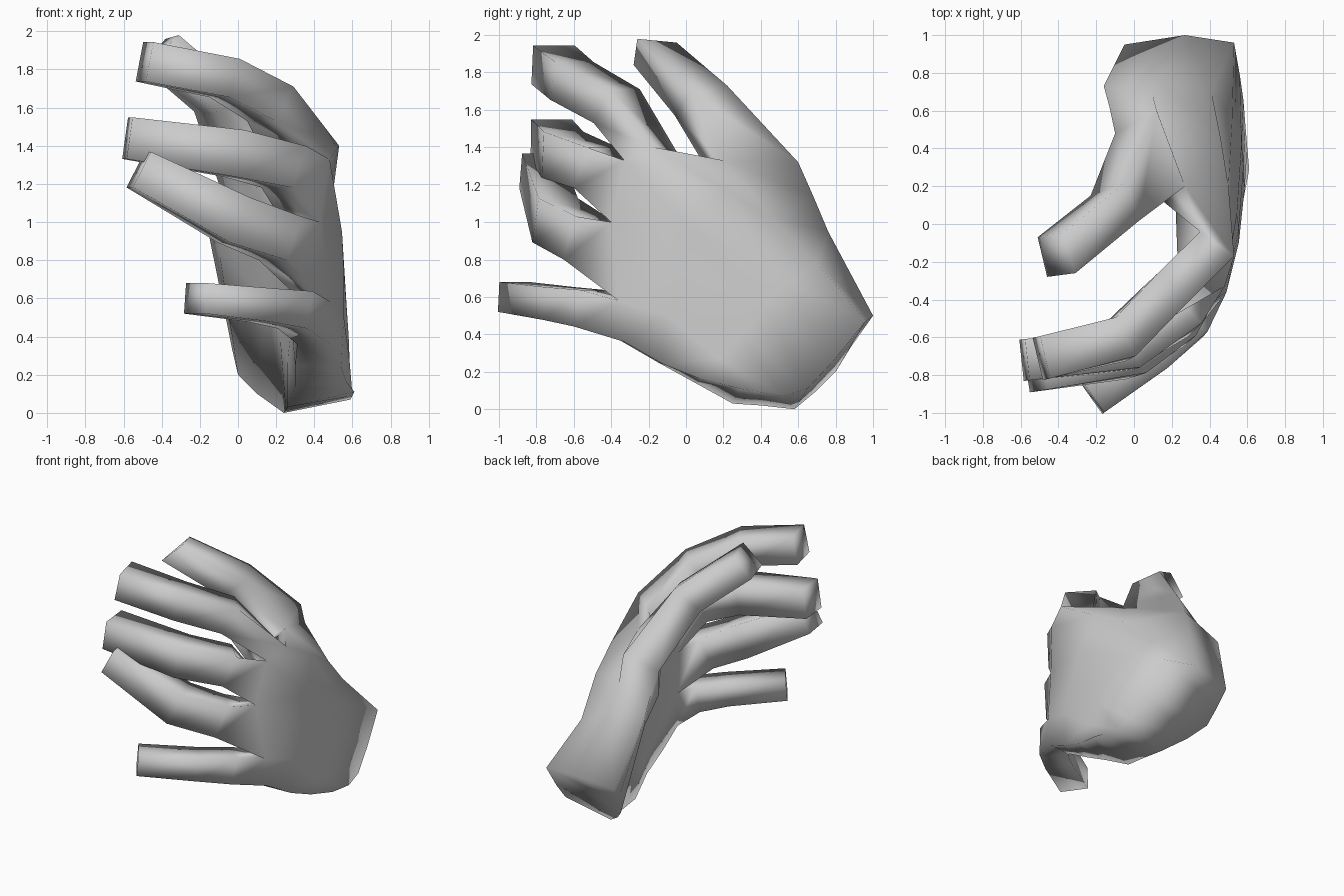
import bpy, bmesh
from mathutils import Vector

if "Cube" in bpy.data.objects:
    bpy.data.objects.remove(bpy.data.objects["Cube"])

bm = bmesh.new()


def row(points):
    return [bm.verts.new(p) for p in points]


def skin(a, b):
    """Bridge two closed loops with quads."""
    for i in range(len(a)):
        j = (i + 1) % len(a)
        bm.faces.new((a[i], a[j], b[j], b[i]))


def extrude_digit(base, sections):
    """Continue a base quad through four-cornered sections and cap the tip."""
    loop = base
    for s in sections:
        nxt = row(s)
        skin(loop, nxt)
        loop = nxt
    bm.faces.new(loop)


def finger_sections(base, path):
    """Square sections along (x, y, z, half height, half thickness) stations."""
    pts = [sum((v.co for v in base), Vector()) / 4] + [Vector(p[:3]) for p in path]
    out = []
    for k, p in enumerate(path, 1):
        t = (pts[k - 1] - pts[min(k + 1, len(pts) - 1)]).normalized()
        side = t.cross(Vector((0, 0, 1))).normalized() * p[4]
        up = side.cross(t).normalized() * p[3]
        c = pts[k]
        out.append([c + side + up, c + side - up, c - side - up, c - side + up])
    return out


# palm: rows across the hand, thumb side to little-finger side,
# from wrist to knuckles (back of the hand, then inner side)
backs = [
    row([(.27, 1, .5), (.53, .96, .47), (.56, .79, .26), (.58, .65, .11),
         (.59, .52, .07), (.6, .4, .09), (.61, .29, .11)]),
    row([(.13, .76, .95), (.41, .7, .78), (.52, .55, .68), (.57, .42, .55),
         (.58, .3, .4), (.585, .18, .27), (.57, .08, .16)]),
    row([(.1, .68, 1.14), (.46, .45, 1.03), (.5, .2, 1.17), (.545, .05, .95),
         (.555, -.02, .75), (.555, -.1, .5), (.54, -.12, .24)]),
    row([(.12, .6, 1.32), (.27, .2, 1.33), (.53, -.17, 1.4), (.48, -.33, 1.33),
         (.43, -.4, 1.0), (.49, -.36, .58), (.48, -.33, .36)]),
]
fronts = [
    row([(-.05, .95, .45), (-.03, .88, .33), (0, .8, .2), (.1, .7, .1),
         (.24, .58, 0), (.25, .4, .02), (.26, .25, .03)]),
    row([(-.16, .73, .97), (-.1, .65, .85), (.03, .5, .72), (.15, .38, .58),
         (.22, .25, .4), (.26, .15, .28), (.3, .05, .14)]),
    row([(-.13, .62, 1.08), (-.08, .45, 1.0), (.12, .24, 1.02), (.22, .1, .88),
         (.27, .0, .7), (.28, -.08, .45), (.3, -.15, .25)]),
    row([(-.1, .48, 1.2), (.08, .18, 1.17), (.35, -.04, 1.36), (.23, -.17, 1.16),
         (.26, -.27, .96), (.31, -.33, .61), (.31, -.34, .36)]),
]
rings = [b + f[::-1] for b, f in zip(backs, fronts)]
for lower, upper in zip(rings, rings[1:]):
    skin(lower, upper)


def cell(k, i):
    b, f = backs[k], fronts[k]
    return [b[i], b[i + 1], f[i + 1], f[i]]


# wrist end and web between thumb and index finger
for i in range(6):
    bm.faces.new(cell(0, i))
bm.faces.new(cell(3, 1))

# thumb
extrude_digit(cell(3, 0), [
    [(-.05, .22, 1.73), (.03, .02, 1.69), (-.1, -.06, 1.57), (-.23, .15, 1.58)],
    [(-.38, -.05, 1.96), (-.31, -.26, 1.98), (-.46, -.28, 1.84), (-.51, -.07, 1.82)],
])

# index, middle, ring and little fingers, knuckle to tip
fingers = [
    [(.17, -.37, 1.62, .11, .11), (-.07, -.61, 1.755, .105, .115), (-.49, -.71, 1.84, .105, .115)],
    [(.24, -.48, 1.29, .12, .115), (-.02, -.66, 1.36, .125, .11), (-.58, -.72, 1.44, .11, .11)],
    [(.22, -.54, .915, .125, .11), (-.02, -.7, 1.01, .13, .11), (-.52, -.78, 1.275, .105, .105)],
    [(.3, -.52, .54, .1, .1), (.12, -.68, .565, .088, .1), (-.22, -.92, .6, .08, .1)],
]
for i, path in enumerate(fingers):
    base = cell(3, i + 2)
    extrude_digit(base, finger_sections(base, path))

bmesh.ops.recalc_face_normals(bm, faces=bm.faces)
for f in bm.faces:
    f.smooth = True
mesh = bpy.data.meshes.new("hand")
bm.to_mesh(mesh)
bm.free()
bpy.context.collection.objects.link(bpy.data.objects.new("hand", mesh))
